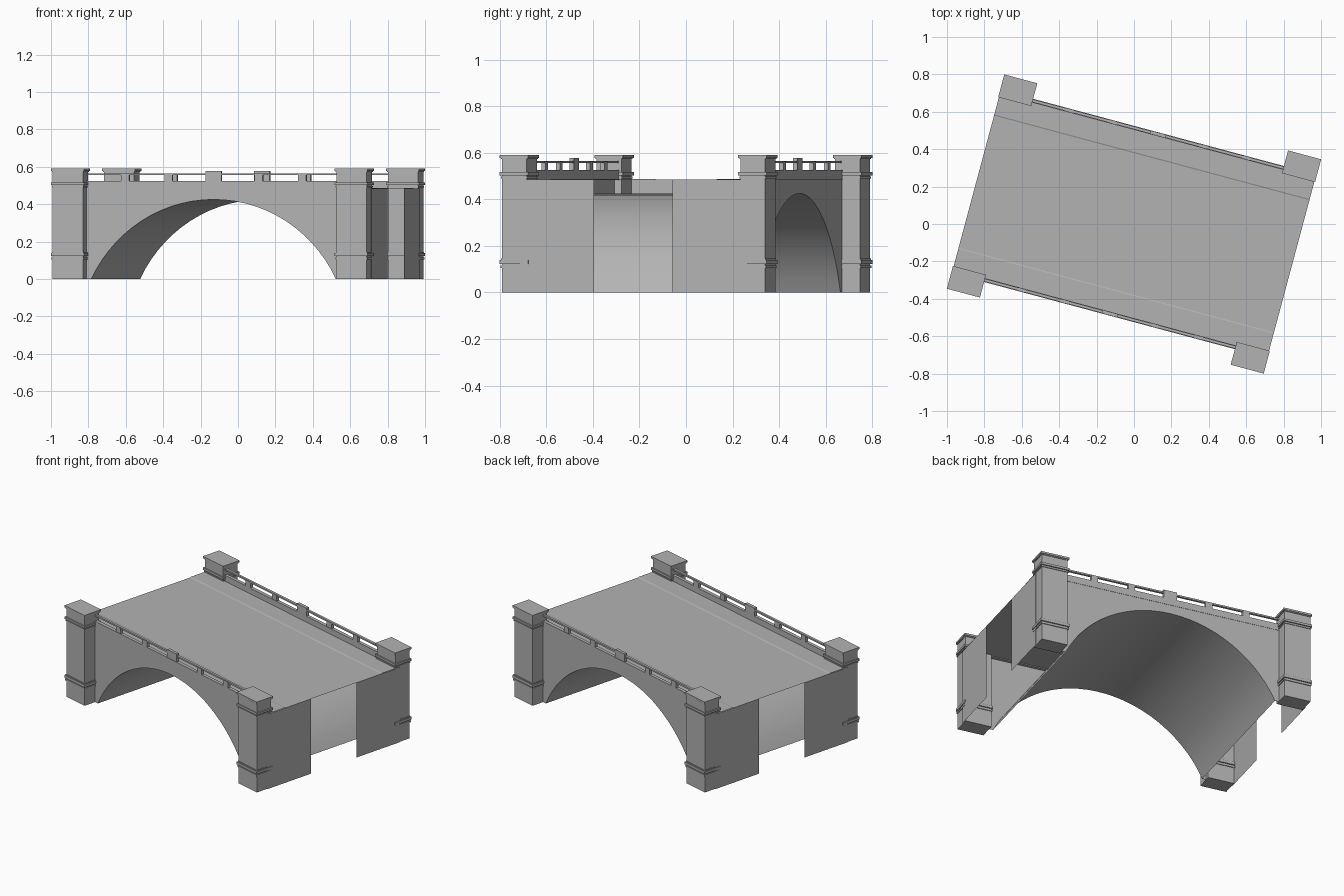
import bpy, bmesh, math
from mathutils import Matrix

if "Cube" in bpy.data.objects:
    bpy.data.objects.remove(bpy.data.objects["Cube"])

stone = bpy.data.materials.new("grey stone")
stone.use_nodes = True
COLOUR = (0.45, 0.45, 0.45, 1)
stone.diffuse_color = COLOUR
stone.node_tree.nodes["Principled BSDF"].inputs["Base Color"].default_value = COLOUR

TURN = Matrix.Rotation(math.radians(-15), 4, "Z")   # the bridge stands skewed
END, SIDE, DECK = 0.873, 0.505, 0.484               # half length, half width, road height
SPAN, RISE = 0.677, 0.425                           # arch half span and rise


def finish(name, bm):
    bmesh.ops.transform(bm, matrix=TURN, verts=bm.verts)
    mesh = bpy.data.meshes.new(name)
    bm.to_mesh(mesh)
    bm.free()
    mesh.materials.append(stone)
    obj = bpy.data.objects.new(name, mesh)
    bpy.context.collection.objects.link(obj)
    return obj


def add_box(bm, x0, x1, y0, y1, z0, z1):
    size = Matrix.Diagonal((abs(x1 - x0), abs(y1 - y0), z1 - z0, 1))
    middle = Matrix.Translation(((x0 + x1) / 2, (y0 + y1) / 2, (z0 + z1) / 2))
    bmesh.ops.create_cube(bm, size=1, matrix=middle @ size)


def add_strip(bm, first, second):
    # Quads between two rows of points
    a = [bm.verts.new(p) for p in first]
    b = [bm.verts.new(p) for p in second]
    for i in range(len(a) - 1):
        bm.faces.new((a[i], a[i + 1], b[i + 1], b[i]))


# Arch profile: a circular segment
radius = (SPAN ** 2 + RISE ** 2) / (2 * RISE)
sweep = math.asin(SPAN / radius)
STEPS = 28
arc = []
for i in range(STEPS + 1):
    a = sweep * (2 * i / STEPS - 1)
    arc.append((radius * math.sin(a), max(0, RISE - radius + radius * math.cos(a))))

# Barrel vault sheet
bm = bmesh.new()
add_strip(bm, [(x, SIDE, z) for x, z in arc], [(x, -SIDE, z) for x, z in arc])
vault = finish("arch_vault", bm)
for face in vault.data.polygons:
    face.use_smooth = True

# Side walls pierced by the arch
profile = [(-END, 0)] + arc + [(END, 0)]
for label, s in (("front", -1), ("back", 1)):
    bm = bmesh.new()
    low = [(x, s * SIDE, z) for x, z in profile]
    high = [(x, s * SIDE, DECK) for x, z in profile]
    add_strip(bm, *((low, high) if s < 0 else (high, low)))
    finish(label + "_side_wall", bm)

# End walls: two panels with an open gap between them
for label, e in (("left", 1), ("right", -1)):
    bm = bmesh.new()
    for s in (-1, 1):
        edge = [(e * END, s * y * e, 0) for y in (0.174, SIDE)]
        if s < 0:
            edge.reverse()
        add_strip(bm, edge, [(x, y, DECK) for x, y, z in edge])
    finish(label + "_end_wall", bm)

# Road sheet with slightly raised pavements
bm = bmesh.new()
cross = [(-SIDE, DECK + 0.003), (-0.372, DECK + 0.003), (-0.366, DECK),
         (0.366, DECK), (0.372, DECK + 0.003), (SIDE, DECK + 0.003)]
add_strip(bm, [(-END, y, z) for y, z in cross][::-1], [(END, y, z) for y, z in cross][::-1])
finish("road_deck", bm)

# Corner piers: shaft, mouldings and cap, given as (outset, bottom, top)
LAYERS = [(0, 0, 0.577), (0.005, 0.105, 0.116), (0.008, 0.122, 0.139),
          (0.003, 0.139, 0.145), (0.004, 0.49, 0.497), (0.008, 0.503, 0.517),
          (0.004, 0.572, 0.578), (0.008, 0.578, 0.59)]
for front, s in (("front", -1), ("back", 1)):
    for side, e in (("left", 1), ("right", -1)):
        bm = bmesh.new()
        for out, z0, z1 in LAYERS:
            add_box(bm, e * (0.702 - out), e * (0.869 + out),
                    s * (0.475 - out), s * (0.585 + out), z0, z1)
        finish(f"{front}_{side}_pier", bm)

# Parapets: plinth, posts and handrail
for label, s in (("front", -1), ("back", 1)):
    bm = bmesh.new()
    add_box(bm, -0.705, 0.705, s * 0.486, s * 0.507, 0.482, 0.525)
    finish(label + "_parapet_plinth", bm)

    bm = bmesh.new()
    add_box(bm, -0.705, 0.705, s * 0.489, s * 0.504, 0.555, 0.565)
    finish(label + "_handrail", bm)

    bm = bmesh.new()
    for x in (-0.49, -0.25, 0, 0.25, 0.49):
        half, top = (0.043, 0.577) if x == 0 else (0.022, 0.562)
        add_box(bm, x - half, x + half, s * 0.487, s * 0.506, 0.52, top)
    finish(label + "_parapet_posts", bm)
